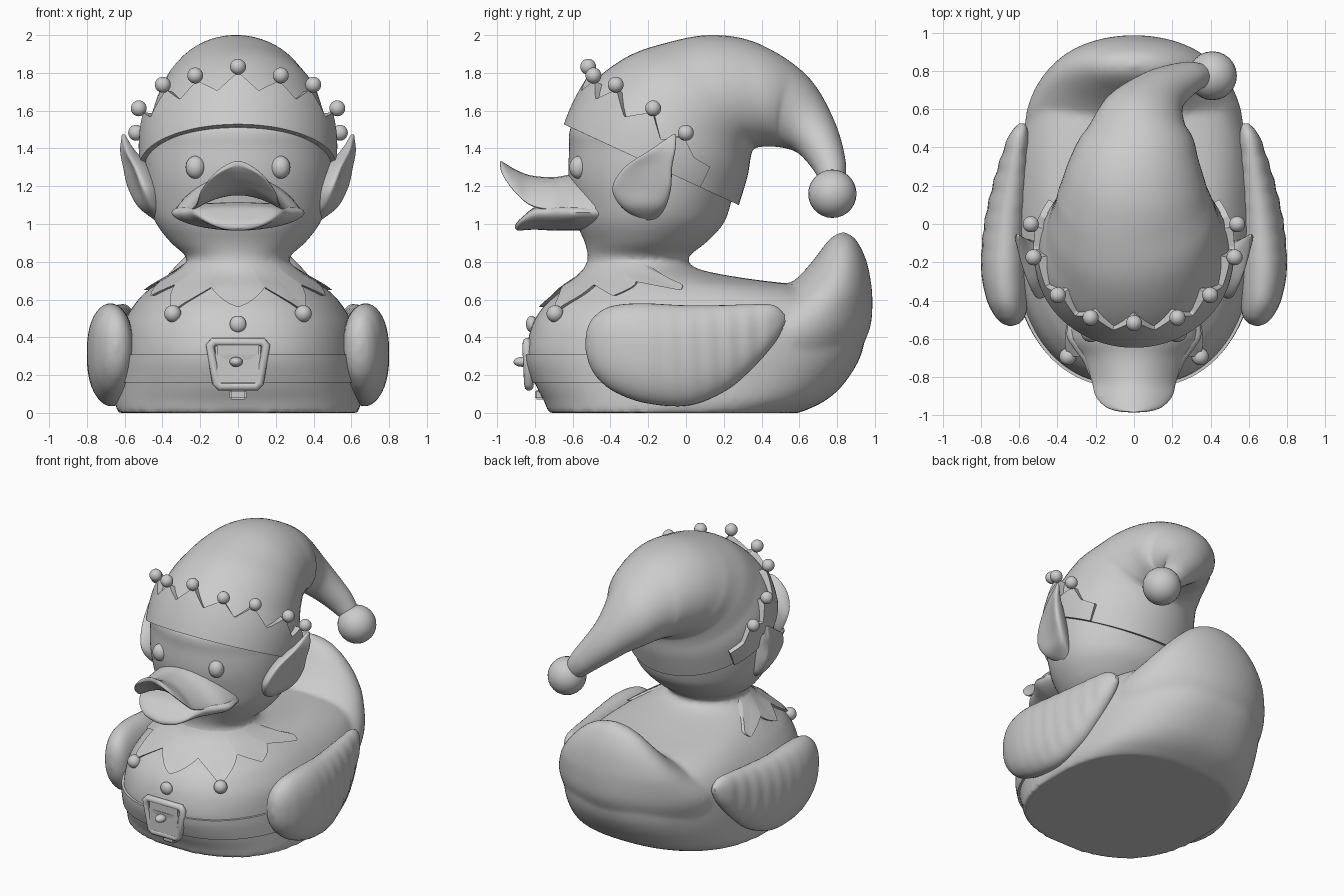
import bpy, bmesh, math
from mathutils import Vector

cube = bpy.data.objects.get("Cube")
if cube:
    bpy.data.objects.remove(cube, do_unlink=True)

GREY = (0.6, 0.6, 0.6, 1)
mat = bpy.data.materials.new("grey_rubber")
mat.use_nodes = True
mat.diffuse_color = GREY
mat.node_tree.nodes["Principled BSDF"].inputs["Base Color"].default_value = GREY
parts = []


def finish(name, bm):
    bmesh.ops.recalc_face_normals(bm, faces=bm.faces)
    me = bpy.data.meshes.new(name)
    bm.to_mesh(me)
    bm.free()
    me.materials.append(mat)
    ob = bpy.data.objects.new(name, me)
    bpy.context.collection.objects.link(ob)
    parts.append(ob)
    return ob


def loft(bm, rings):
    """Skin rings of points and cap the ends."""
    vs = [[bm.verts.new(p) for p in ring] for ring in rings]
    n = len(vs[0])
    for a, b in zip(vs, vs[1:]):
        for i in range(n):
            j = (i + 1) % n
            bm.faces.new((a[i], a[j], b[j], b[i]))
    bm.faces.new(vs[0])
    bm.faces.new(vs[-1])


def spline(keys, steps):
    """Smooth interpolation through rows of values."""
    out = []
    for i in range(len(keys) - 1):
        p = [keys[max(i - 1, 0)], keys[i], keys[i + 1], keys[min(i + 2, len(keys) - 1)]]
        for k in range(steps):
            t = k / steps
            out.append([b + t * (c - a) / 2 + t * t * (a - 2.5 * b + 2 * c - d / 2)
                        + t ** 3 * (1.5 * (b - c) + (d - a) / 2) for a, b, c, d in zip(*p)])
    return out + [list(keys[-1])]


def lookup(keys, x):
    """Straight interpolation of rows keyed by their first value."""
    for a, b in zip(keys, keys[1:]):
        if x <= b[0]:
            t = (x - a[0]) / (b[0] - a[0])
            return [p + t * (q - p) for p, q in zip(a[1:], b[1:])]
    return list(keys[-1][1:])


def turn(n):
    return [2 * math.pi * i / n for i in range(n)]


def power(v, e):
    return math.copysign(abs(v) ** e, v)


def ball(name, pos, size):
    bm = bmesh.new()
    bmesh.ops.create_uvsphere(bm, u_segments=24, v_segments=14, radius=1)
    for v in bm.verts:
        v.co = Vector(pos) + Vector([a * b for a, b in zip(v.co, size)])
    return finish(name, bm)


def level_point(a, z, yc, rx, ry):
    """Point on a level oval that is squarer low on the body, round from the neck up."""
    e = .82 + .18 * max(0, min(1, (z - .58) / .18))
    return Vector((rx * power(math.sin(a), e), yc - ry * power(math.cos(a), e), z))


# Body, neck, head: level ovals (z, centre y, half width, half depth)
BODY = spline([(0, -.065, .64, .665), (.06, -.01, .65, .74), (.15, .018, .645, .815),
               (.3, .04, .635, .885), (.45, .065, .615, .885), (.55, .085, .565, .85),
               (.62, .07, .51, .765), (.67, 0, .45, .65), (.71, -.13, .385, .46),
               (.76, -.235, .31, .305), (.82, -.255, .27, .265), (.9, -.215, .355, .32),
               (1, -.19, .432, .388), (1.1, -.18, .47, .415), (1.25, -.175, .49, .448),
               (1.4, -.172, .492, .446), (1.52, -.172, .475, .435), (1.66, -.15, .35, .31)], 4)
TAIL = spline([(.15, .36, .5, .42), (.3, .44, .56, .46), (.45, .53, .565, .445), (.6, .7, .475, .287),
               (.7, .775, .4, .203), (.8, .812, .31, .145), (.88, .825, .22, .098),
               (.93, .83, .13, .058), (.957, .83, .02, .01)], 4)
bm = bmesh.new()
loft(bm, [[level_point(a, *row) for a in turn(72)] for row in BODY])
loft(bm, [[(rx * math.sin(a), yc - ry * math.cos(a), z) for a in turn(64)]
          for z, yc, rx, ry in TAIL])
body = finish("body", bm)
remesh = body.modifiers.new("blend", 'REMESH')
remesh.mode, remesh.voxel_size, remesh.use_smooth_shade = 'VOXEL', 0.018, True
relax = body.modifiers.new("relax", 'SMOOTH')
relax.factor, relax.iterations = 0.5, 6


def on_body(deg, z, off=0):
    yc, rx, ry = lookup(BODY, z)
    return level_point(math.radians(deg), z, yc, rx + off, ry + off)


def strip(name, place, lo, hi, off, sink, reach, taper=0):
    """Raised band wrapped round the front of a surface, between two edges given by angle."""
    n = 220
    rings = []
    for i in range(n + 1):
        deg = -reach + 2 * reach * i / n
        a, b = lo(abs(deg)), hi(abs(deg))
        row = [place(deg, a + (b - a) * k / 6, off * (1 - taper * k / 6)) for k in range(7)]
        rings.append([place(deg, a, -sink)] + row + [place(deg, b, -sink)])
    bm = bmesh.new()
    loft(bm, rings)
    return finish(name, bm)


# Collar with points, and belt
POINTS = [(0, .56), (15, .665), (31, .54), (45, .68), (58, .62), (72, .695), (86, .65), (98, .73)]
strip("collar", on_body, lambda d: lookup(POINTS, d)[0], lambda d: .8, .024, .03, 98, taper=1)
strip("belt", on_body, lambda d: .16, lambda d: .31, .014, .03, 88)
for s in (-1, 1):
    ball("collar_bell", on_body(31 * s, .525, .015), (.045, .045, .045))

# Button and buckle
ball("button", on_body(0, .47, .005), (.044, .03, .044))
cu = bpy.data.curves.new("buckle_frame", 'CURVE')
cu.dimensions, cu.bevel_depth, cu.bevel_resolution = '3D', .024, 3
sp = cu.splines.new('POLY')
frame = [(-.13, .375), (.13, .375), (.148, .355), (.115, .16), (.095, .14),
         (-.095, .14), (-.115, .16), (-.148, .355)]
sp.points.add(len(frame) - 1)
for p, (x, z) in zip(sp.points, frame):
    p.co = (x, -.852 + abs(z - .29) * .14, z, 1)
sp.use_cyclic_u = True
cu.materials.append(mat)
bpy.context.collection.objects.link(bpy.data.objects.new("buckle_frame", cu))


def block(name, pos, size):
    bm = bmesh.new()
    bmesh.ops.create_cube(bm, size=1)
    for v in bm.verts:
        v.co = Vector(pos) + Vector([a * b for a, b in zip(v.co, size)])
    bmesh.ops.bevel(bm, geom=bm.edges[:], offset=.008, segments=2, affect='EDGES')
    finish(name, bm)


block("buckle_plate", (0, -.825, .26), (.24, .06, .22))
block("belt_tip", (0, -.77, .095), (.09, .06, .05))
ball("buckle_prong", (-.01, -.868, .27), (.035, .045, .026))

# Wings: upright ovals along y (y, centre z, half height, centre x, half thickness)
WING = spline([(-.532, .35, .02, .645, .01), (-.515, .35, .1, .645, .05),
               (-.47, .345, .17, .65, .085), (-.38, .335, .23, .665, .11),
               (-.22, .315, .265, .675, .125), (0, .305, .265, .665, .118),
               (.2, .345, .225, .64, .1), (.35, .41, .165, .62, .075),
               (.47, .475, .095, .6, .05), (.525, .5, .02, .585, .015)], 8)
for s, side in ((1, "left"), (-1, "right")):
    bm = bmesh.new()
    rings = []
    for y, zc, rz, xc, rx in WING:
        ripple = .003 * math.sin(y * 62) * max(0, min(1, (y + .3) * 4))
        rings.append([(s * (xc + (rx + ripple * min(1, rx * 12)) * math.cos(a)), y - .06 * math.sin(a) * rz,
                       zc + rz * power(math.sin(a), .85)) for a in turn(40)])
    loft(bm, rings)
    finish(side + "_wing", bm)


def leaf(name, keys, across, normal, mirror=1):
    """Curved sheet: rows of (x, y, z, half width, bow, half thickness)."""
    w, nrm = Vector(across).normalized(), Vector(normal).normalized()
    rings = []
    for x, y, z, half, bow, thick in spline(keys, 6):
        ring = []
        for a in turn(36):
            c = math.cos(a)
            p = Vector((x, y, z)) + w * half * c + nrm * (bow * (1 - c * c) + thick * math.sin(a))
            ring.append((p.x * mirror, p.y, p.z))
        rings.append(ring)
    bm = bmesh.new()
    loft(bm, rings)
    finish(name, bm)


# Pointed ears and eyes
EAR = [(.41, -.2, 1.02, .04, 0, .03), (.48, -.225, 1.09, .12, -.03, .06),
       (.53, -.235, 1.19, .16, -.06, .065), (.565, -.2, 1.3, .13, -.05, .055),
       (.598, -.125, 1.39, .07, -.02, .032), (.607, -.06, 1.475, .008, 0, .008)]
for s, side in ((1, "left"), (-1, "right")):
    leaf(side + "_ear", EAR, (.25, .97, 0), (.97, -.25, 0), s)
    ball(side + "_eye", (.225 * s, -.568, 1.3), (.052, .05, .06))

# Bill
leaf("upper_bill", [(0, -.48, 1.075, .33, .16, .045), (0, -.6, 1.07, .325, .145, .05),
                    (0, -.7, 1.075, .26, .125, .048), (0, -.82, 1.1, .222, .115, .042),
                    (0, -.9, 1.165, .2, .09, .032), (0, -.955, 1.235, .15, .06, .024),
                    (0, -.978, 1.28, .09, .035, .018), (0, -.985, 1.315, .02, .005, .01)],
     (1, 0, 0), (0, 0, 1))
leaf("lower_bill", [(0, -.46, 1.06, .33, -.02, .075), (0, -.58, 1.06, .352, -.02, .075),
                    (0, -.65, 1.06, .315, -.02, .075), (0, -.72, 1.06, .265, -.022, .072),
                    (0, -.8, 1.055, .23, -.025, .06), (0, -.86, 1.025, .18, -.02, .038),
                    (0, -.89, 1, .12, -.01, .025), (0, -.905, .985, .02, 0, .008)],
     (1, 0, 0), (0, 0, 1))

# Drooping hat: ovals between an upper and a lower outline (x, upper y, z, lower y, z)
HAT = spline([(0, -.63, 1.52, .28, 1.1), (0, -.55, 1.695, .325, 1.25), (0, -.33, 1.875, .345, 1.365),
              (0, -.1, 1.96, .365, 1.4), (.01, .14, 2, .41, 1.41), (.03, .38, 1.955, .46, 1.41),
              (.06, .62, 1.8, .53, 1.4), (.14, .775, 1.56, .6, 1.37),
              (.28, .845, 1.33, .68, 1.28), (.38, .83, 1.2, .73, 1.18)], 8)
mids = [Vector((x, (ty + by) / 2, (tz + bz) / 2)) for x, ty, tz, by, bz in HAT]
rings = []
for i, (x, ty, tz, by, bz) in enumerate(HAT):
    up = Vector((0, ty - by, tz - bz)) / 2
    path = mids[min(i + 1, len(mids) - 1)] - mids[max(i - 1, 0)]
    side = up.cross(path).normalized() * up.length * (1 + .1 * max(0, min(1, i / 12 - 1)))
    rings.append([mids[i] + side * math.cos(a) + up * math.sin(a) for a in turn(56)])
bm = bmesh.new()
loft(bm, rings)
finish("hat", bm)
ball("hat_pompom", (.41, .775, 1.16), (.128, .128, .128))


# Hat brim with a crown of points tipped by little balls
def on_brim(deg, h, off=0):
    a, r = math.radians(deg), .512 + .1 * h - .45 * h * h + off
    return (Vector((0, -.175, 1.31)) + Vector((0, .42, .907)) * h
            + Vector((r * math.sin(a), -.907 * r * math.cos(a), .42 * r * math.cos(a))))


CROWN = [(0, .31), (12, .2), (25, .28), (36, .19), (48, .285), (62, .17), (76.5, .255),
         (88, .14), (99, .21), (110, .13), (122, .12)]
strip("hat_brim", on_brim, lambda d: 0, lambda d: lookup(CROWN, d)[0], .008, .06, 122)
for deg, h in CROWN[:-1:2]:
    for s in ((1, -1) if deg else (1,)):
        ball("crown_ball", on_brim(deg * s, h + .02, .035), (.042, .042, .042))

# Smooth shading with sharp edges kept
bpy.ops.object.select_all(action='DESELECT')
for ob in parts:
    ob.select_set(True)
bpy.context.view_layer.objects.active = body
bpy.ops.object.shade_smooth_by_angle(angle=math.radians(42))
